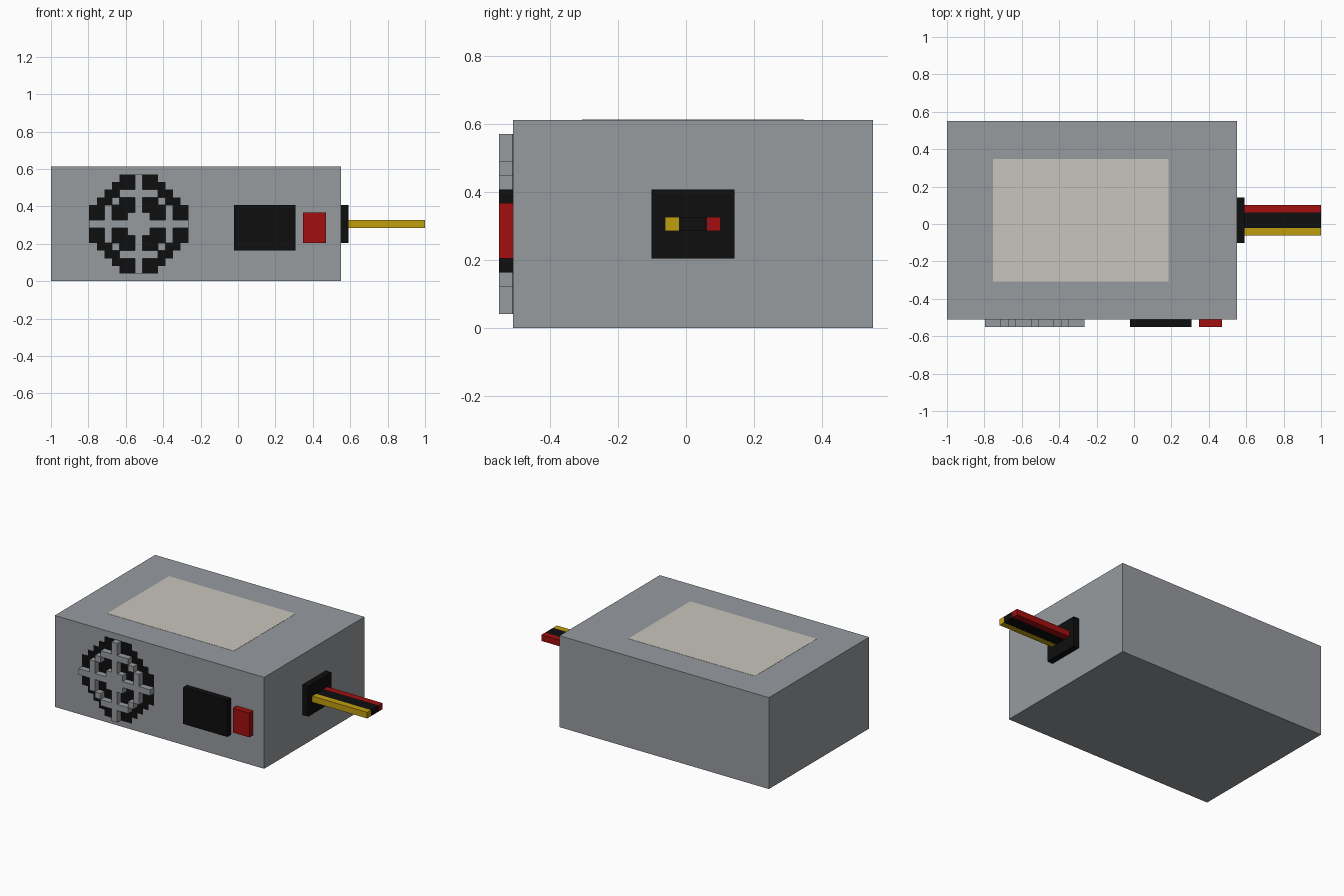
import bpy, bmesh

if "Cube" in bpy.data.objects:
    bpy.data.objects.remove(bpy.data.objects["Cube"])

V = 2 / 49                      # one block of the grid the model sits on
X0, Y0 = -1.0, -13.5 * V        # grid origin


def material(name, r, g, b):
    m = bpy.data.materials.new(name)
    m.diffuse_color = (r, g, b, 1)
    m.use_nodes = True
    m.node_tree.nodes["Principled BSDF"].inputs["Base Color"].default_value = m.diffuse_color
    return m


GREY = material("case grey", 0.31, 0.328, 0.347)
BLACK = material("black", 0.0045, 0.0045, 0.0045)
RED = material("red", 0.36, 0.0045, 0.0045)
YELLOW = material("yellow", 0.53, 0.34, 0.0045)
CREAM = material("label cream", 0.58, 0.56, 0.505)


def finish(name, bm, mat):
    bmesh.ops.recalc_face_normals(bm, faces=bm.faces)
    me = bpy.data.meshes.new(name)
    bm.to_mesh(me)
    bm.free()
    me.materials.append(mat)
    ob = bpy.data.objects.new(name, me)
    bpy.context.collection.objects.link(ob)
    return ob


def box(name, x, y, z, mat):
    """Box from (start, end) grid ranges."""
    bm = bmesh.new()
    bmesh.ops.create_cube(bm, size=1)
    for v in bm.verts:
        v.co = (X0 + V * x[v.co.x > 0], Y0 + V * y[v.co.y > 0], V * z[v.co.z > 0])
    return finish(name, bm, mat)


def front_cells(name, cells, cx, cz, y, mat):
    """Stepped plate on the front: join grid squares, then extrude in y."""
    bm = bmesh.new()
    for i, k in sorted(cells):
        corners = ((0, 0), (1, 0), (1, 1), (0, 1))
        bm.faces.new([bm.verts.new((X0 + V * (cx + i + a), Y0 + V * y[0],
                                    V * (cz + k + b))) for a, b in corners])
    bmesh.ops.remove_doubles(bm, verts=bm.verts, dist=V * 0.01)
    ext = bmesh.ops.extrude_face_region(bm, geom=bm.faces[:], use_keep_orig=True)
    for v in ext["geom"]:
        if isinstance(v, bmesh.types.BMVert):
            v.co.y = Y0 + V * y[1]
    return finish(name, bm, mat)


# Case and top label
box("case", (0, 38), (1, 27), (0, 15), GREY)
box("top_label", (6, 29), (6, 22), (15, 15.03), CREAM)

# Fan: dark round opening with a raised grille of cross, ring and hub
R = range(-6, 7)
disc = {(i, k) for i in R for k in R if i * i + k * k <= 40}
ring = {(i, k) for i, k in disc if 16 <= i * i + k * k <= 20}
cross = {(i, k) for i, k in disc if i == 0 or k == 0}
hub = {(i, k) for i, k in disc if max(abs(i), abs(k)) <= 1}
diagonal = {(i, k) for i, k in disc if abs(i) == abs(k) == 3}
front_cells("fan_opening", disc, 11, 7, (0.97, 1), BLACK)
front_cells("fan_grille", ring | cross | hub | diagonal, 11, 7, (0, 1), GREY)

# Mains socket and switch on the front
box("power_socket", (24, 32), (0, 1), (4, 10), BLACK)
box("power_switch", (33, 36), (0, 1), (5, 9), RED)

# Cable outlet and ribbon of cables on the right side
box("cable_outlet", (38, 39), (11, 17), (5, 10), BLACK)
for name, a, b, mat in (("yellow_cable", 12, 13, YELLOW),
                        ("black_cable", 13, 15, BLACK),
                        ("red_cable", 15, 16, RED)):
    box(name, (39, 49), (a, b), (7, 8), mat)
